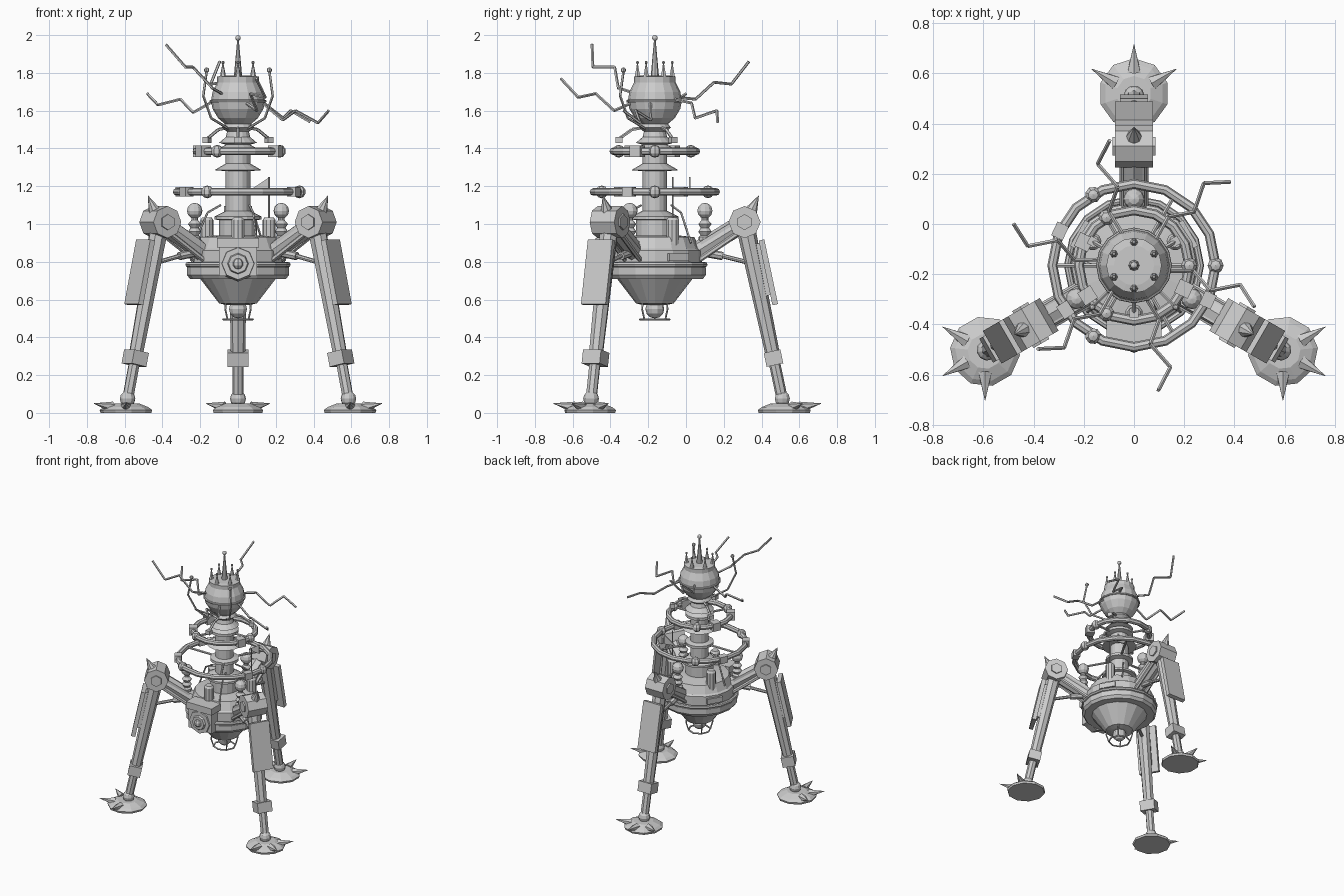
import bpy, bmesh, math
from mathutils import Vector, Matrix

cube = bpy.data.objects.get("Cube")
if cube:
    bpy.data.objects.remove(cube, do_unlink=True)

grey = bpy.data.materials.new("plain_grey")
grey.use_nodes = True
grey.diffuse_color = (0.6, 0.6, 0.6, 1)
grey.node_tree.nodes["Principled BSDF"].inputs["Base Color"].default_value = (0.6, 0.6, 0.6, 1)

AXIS = Matrix.Translation((0, -0.165, 0))
frame = AXIS.copy()


def turn(deg):
    """Aim the local x axis away from the tower at this angle."""
    global frame
    frame = AXIS @ Matrix.Rotation(math.radians(deg), 4, 'Z')


def finish(name, bm):
    bmesh.ops.recalc_face_normals(bm, faces=bm.faces)
    bm.transform(frame)
    mesh = bpy.data.meshes.new(name)
    bm.to_mesh(mesh)
    bm.free()
    mesh.materials.append(grey)
    obj = bpy.data.objects.new(name, mesh)
    bpy.context.collection.objects.link(obj)
    return obj


def rod(name, start, end, r1, r2=None, sides=8):
    a, b = Vector(start), Vector(end)
    bm = bmesh.new()
    place = Matrix.Translation((a + b) / 2) @ (b - a).to_track_quat('Z', 'Y').to_matrix().to_4x4()
    bmesh.ops.create_cone(bm, cap_ends=True, segments=sides, radius1=r1,
                          radius2=r1 if r2 is None else r2, depth=(b - a).length, matrix=place)
    return finish(name, bm)


def ball(name, pos, r, seg=10):
    bm = bmesh.new()
    bmesh.ops.create_uvsphere(bm, u_segments=seg, v_segments=seg * 2 // 3, radius=r,
                              matrix=Matrix.Translation(pos))
    return finish(name, bm)


def box(name, pos, size, tilt=0):
    bm = bmesh.new()
    bmesh.ops.create_cube(bm, size=1, matrix=Matrix.Translation(pos)
                          @ Matrix.Rotation(tilt, 4, 'Y') @ Matrix.Diagonal((*size, 1)))
    return finish(name, bm)


def lathe(name, profile, sides=16, pos=(0, 0, 0), closed=False):
    bm = bmesh.new()
    rings = []
    for r, z in profile:
        rings.append([bm.verts.new(Vector(pos) + Vector((r * math.cos(t), r * math.sin(t), z)))
                      for t in (2 * math.pi * i / sides for i in range(sides))])
    pairs = list(zip(rings, rings[1:]))
    if closed:
        pairs.append((rings[-1], rings[0]))
    else:
        bm.faces.new(rings[0])
        bm.faces.new(rings[-1])
    for low, high in pairs:
        for i in range(sides):
            j = (i + 1) % sides
            bm.faces.new((low[i], low[j], high[j], high[i]))
    return finish(name, bm)


def hoop(name, radius, tube, z, sides=16, n=8):
    lathe(name, [(radius + tube * math.cos(2 * math.pi * i / n), z + tube * math.sin(2 * math.pi * i / n))
                 for i in range(n)], sides, closed=True)


def wire(name, points, r, sides=5):
    for a, b in zip(points, points[1:]):
        rod(name, a, b, r, sides=sides)


# Hull, tower column and head
lathe("hull", [(.06, .57), (.1, .58), (.2, .71), (.255, .71), (.27, .73), (.27, .77), (.25, .79),
               (.25, .86), (.235, .87), (.21, .93), (.12, .94)])
hoop("hull_rim", .265, .014, .785)
ball("belly_ball", (0, 0, .55), .05)
lathe("column", [(.1, .93), (.1, 1.02), (.125, 1.025), (.125, 1.04), (.065, 1.07), (.065, 1.15),
                 (.1, 1.16), (.1, 1.18), (.065, 1.19), (.065, 1.28), (.125, 1.285), (.065, 1.32),
                 (.065, 1.37), (.1, 1.38), (.1, 1.4), (.065, 1.42), (.1, 1.43), (.065, 1.46),
                 (.055, 1.5)])
lathe("head", [(.06, 1.49), (.085, 1.51), (.07, 1.53), (.105, 1.56), (.135, 1.61), (.143, 1.65),
               (.135, 1.7), (.11, 1.75), (.11, 1.78), (.08, 1.785)])
hoop("head_band", .143, .008, 1.65)

# Crown
rod("crown_spire", (0, 0, 1.78), (0, 0, 1.98), .022, .004)
ball("spire_tip", (0, 0, 1.985), .015)
for i in range(6):
    turn(30 + 60 * i)
    rod("crown_spike", (.092, 0, 1.77), (.092, 0, 1.85), .018, .003, 6)
    ball("crown_bead", (.092, 0, 1.855), .009, 6)

# Cage below the hull
turn(0)
hoop("cage_ring", .078, .006, .495, 8, 5)
for i in range(4):
    turn(45 + 90 * i)
    wire("cage_bar", [(.09, 0, .6), (.095, 0, .55), (.078, 0, .495)], .005)

# Floating rings with beads, blocks and spokes
turn(0)
hoop("lower_ring", .325, .02, 1.17)
hoop("upper_ring", .22, .02, 1.385)
for i in range(3):
    turn(120 * i)
    ball("lower_ring_bead", (.325, 0, 1.17), .034, 8)
    ball("upper_ring_bead", (.22, 0, 1.385), .034, 8)
    rod("upper_spoke", (.06, 0, 1.385), (.22, 0, 1.385), .009, sides=6)
    turn(120 * i + 60)
    rod("lower_spoke", (.06, 0, 1.17), (.325, 0, 1.17), .009, sides=6)
for angle in (-25, 155, 213):
    turn(angle)
    box("upper_ring_block", (.22, 0, 1.385), (.06, .06, .06))
    box("lower_ring_block", (.325, 0, 1.17), (.05, .06, .05))

# Zigzag arcs around the head, heights from tip to root
arc_plan = [(.507, 0), (.425, .065), (.32, .004), (.23, .057), (.13, .02)]
arc_heights = [(1.54, 1.6, 1.56, 1.64, 1.66), (1.86, 1.74, 1.75, 1.66, 1.67),
               (1.69, 1.63, 1.66, 1.59, 1.65), (1.95, 1.83, 1.83, 1.72, 1.69),
               (1.77, 1.67, 1.69, 1.6, 1.64), (1.6, 1.535, 1.6, 1.55, 1.64)]
for i, heights in enumerate(arc_heights):
    turn(41 + 60 * i)
    wire("arc", [(x, y, z) for (x, y), z in zip(arc_plan, heights)], .008)

# Curved prongs beside the head
for angle in (225, 315):
    turn(angle)
    wire("prong", [(.06, 0, 1.5), (.2, 0, 1.56), (.26, 0, 1.68), (.235, 0, 1.81)], .007)
    ball("prong_tip", (.235, 0, 1.815), .014, 8)
for angle in (30, 150, 270):
    turn(angle)
    wire("hanger", [(.06, 0, 1.51), (.12, 0, 1.5), (.19, 0, 1.45)], .009)
    box("hanger_block", (.19, 0, 1.445), (.035, .035, .03))

# Deck tanks, braces and front lamp
for angle in (30, 150, 270):
    turn(angle)
    lathe("tank", [(.035, .88), (.035, 1.02), (.025, 1.035)], 10, (.19, 0, 0))
    box("hull_vent", (.25, 0, .825), (.02, .12, .04))
    wire("deck_brace", [(.07, .06, 1.1), (.14, .08, 1.06), (.21, .1, .9)], .006)
turn(30)
rod("mast", (.19, 0, 1.03), (.19, 0, 1.25), .005, sides=6)
turn(0)
bm = bmesh.new()
base = bm.faces.new([bm.verts.new(p) for p in ((.17, .18, 1.25), (.17, .18, 1.18), (.08, .18, 1.19))])
top = bmesh.ops.extrude_face_region(bm, geom=[base])["geom"]
bmesh.ops.translate(bm, vec=(0, .008, 0), verts=[v for v in top if isinstance(v, bmesh.types.BMVert)])
finish("pennant", bm)
turn(270)
box("lamp_housing", (.25, 0, .8), (.1, .2, .15))
box("lamp_hood", (.26, 0, .9), (.11, .22, .05))
for start, end, r1, r2 in ((.25, .31, .095, .085), (.3, .325, .06, .05)):
    rod("lamp", (start, 0, .79), (end, 0, .79), r1, r2)
ball("lamp_lens", (.32, 0, .79), .03, 8)

# Three legs
KNEE, ANKLE = Vector((.475, 0, 1.01)), Vector((.675, 0, .07))
AXIS_DIR = (ANKLE - KNEE).normalized()
OUT = Vector((-AXIS_DIR.z, 0, AXIS_DIR.x))
TILT = -math.atan2(AXIS_DIR.x, -AXIS_DIR.z)


def on_leg(z, offset=0):
    return KNEE + AXIS_DIR * ((z - KNEE.z) / AXIS_DIR.z) + OUT * offset


for angle in (90, 210, 330):
    turn(angle)
    rod("hip_arm", (.2, 0, .84), KNEE, .05)
    box("hip_cover", (.33, 0, .945), (.2, .085, .03), -math.atan2(.17, .275))
    for y in (-.045, .045):
        rod("hip_piston", (.22, y, .8), (.44, y, .95), .014, sides=6)
    rod("knee", KNEE - Vector((0, .075, 0)), KNEE + Vector((0, .075, 0)), .085)
    rod("knee_bolt", KNEE - Vector((0, .085, 0)), KNEE + Vector((0, .085, 0)), .042, sides=6)
    rod("knee_spike", (.505, 0, 1.06), (.55, 0, 1.15), .038, .001)
    rod("upper_leg", on_leg(1.0), on_leg(.3), .05, .038)
    rod("lower_leg", on_leg(.32), ANKLE, .03)
    box("leg_clamp", on_leg(.29), (.09, .11, .075), TILT)
    box("shin_plate", on_leg(.73, .068), (.03, .15, .35), TILT)
    box("shin_mount", on_leg(.75, .045), (.03, .06, .28), TILT)
    wire("leg_stay", [(.25, 0, .85), (.36, 0, .83)], .022, 8)
    wire("leg_stay_rod", [(.36, 0, .83), (.52, 0, .79)], .012, 8)
    # Post with a ball, standing above the hip
    lathe("insulator", [(.035, .87), (.035, .93), (.022, .94), (.035, .96), (.022, .98), (.035, 1.0),
                        (.018, 1.02), (.018, 1.05)], 10, (.265, 0, 0))
    ball("insulator_ball", (.265, 0, 1.07), .042)
    # Foot
    lathe("foot", [(.135, 0), (.14, .015), (.12, .03), (.07, .05)], 10, (.685, 0, 0))
    ball("ankle", (.675, 0, .075), .042)
    for a in (-60, 0, 60):
        c, s = math.cos(math.radians(a)), math.sin(math.radians(a))
        rod("claw", (.685 + .085 * c, .085 * s, .03), (.685 + .195 * c, .195 * s, .05), .03, .001, 6)
